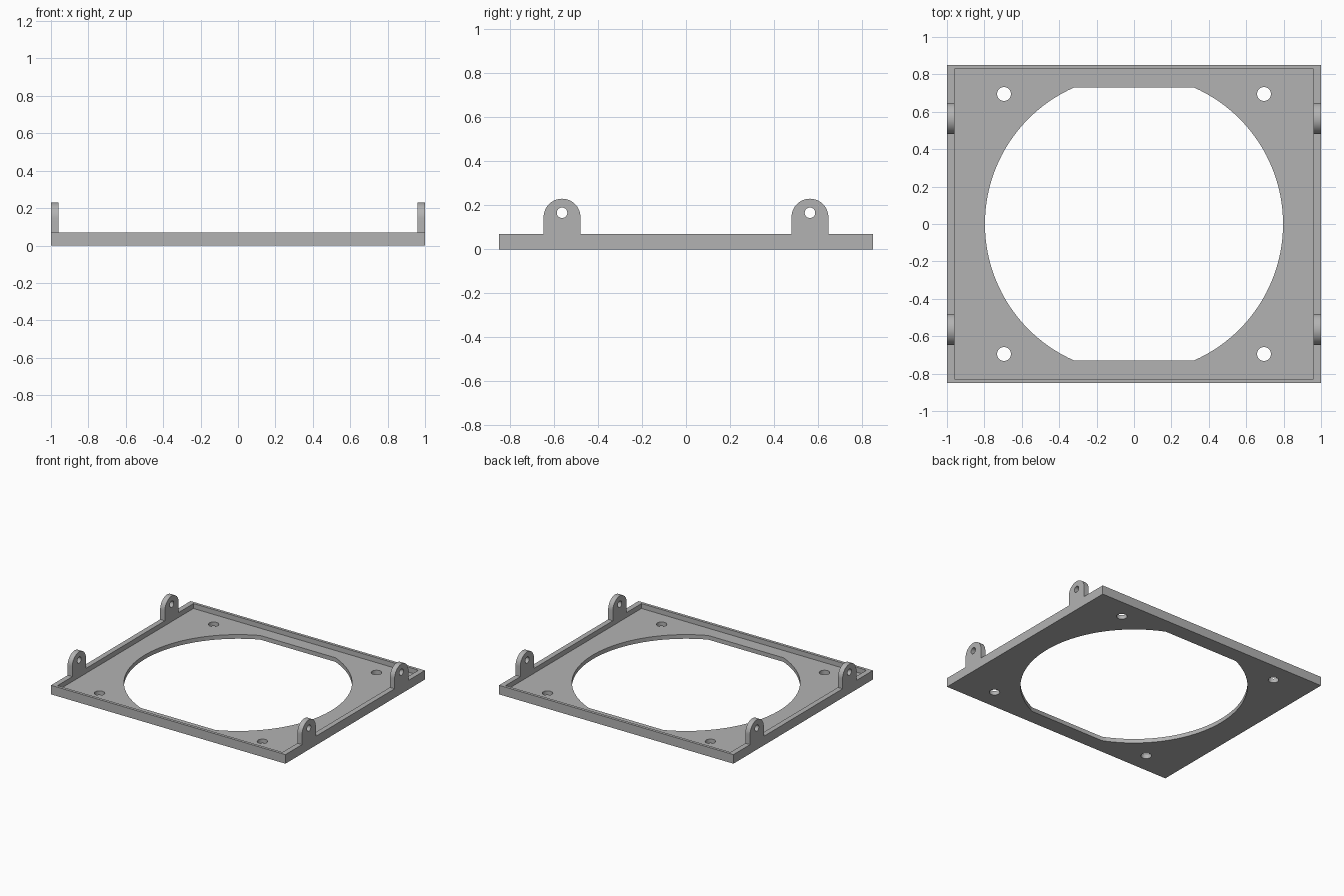
import bpy, bmesh
from math import pi, cos, sin, asin, radians
from mathutils import Matrix

cube = bpy.data.objects.get("Cube")
if cube:
    bpy.data.objects.remove(cube)

grey = bpy.data.materials.new("plain_grey")
grey.use_nodes = True
colour = (0.45, 0.45, 0.45, 1)
grey.diffuse_color = colour
grey.node_tree.nodes["Principled BSDF"].inputs["Base Color"].default_value = colour

HALF_X, HALF_Y = 1.0, 0.85
RIM_X, RIM_Y = 0.04, 0.022
FLOOR, HEIGHT = 0.032, 0.07


def arc(cx, cy, r, start, end, steps):
    return [(cx + r * cos(start + (end - start) * i / steps),
             cy + r * sin(start + (end - start) * i / steps)) for i in range(steps + 1)]


def circle(cx, cy, r, steps=32):
    return arc(cx, cy, r, 0, 2 * pi, steps)[:-1]


def rectangle(hx, hy):
    return [(-hx, -hy), (hx, -hy), (hx, hy), (-hx, hy)]


def prism(name, loops, depth, matrix):
    """Fill an outline with holes and extrude it along its local z."""
    bm = bmesh.new()
    for loop in loops:
        verts = [bm.verts.new((x, y, 0)) for x, y in loop]
        for a, b in zip(verts, verts[1:] + verts[:1]):
            bm.edges.new((a, b))
    bmesh.ops.triangle_fill(bm, use_beauty=True, use_dissolve=False, edges=bm.edges[:])
    top = bmesh.ops.extrude_face_region(bm, geom=bm.faces[:])["geom"]
    moved = [g for g in top if isinstance(g, bmesh.types.BMVert)]
    bmesh.ops.translate(bm, vec=(0, 0, depth), verts=moved)
    bmesh.ops.recalc_face_normals(bm, faces=bm.faces[:])
    bm.transform(matrix)
    mesh = bpy.data.meshes.new(name)
    bm.to_mesh(mesh)
    bm.free()
    mesh.materials.append(grey)
    obj = bpy.data.objects.new(name, mesh)
    bpy.context.collection.objects.link(obj)
    bpy.ops.object.select_all(action="DESELECT")
    obj.select_set(True)
    bpy.context.view_layer.objects.active = obj
    bpy.ops.object.shade_smooth_by_angle(angle=radians(30))


# Floor plate: round opening with flattened front and back, four screw holes
R = 0.797
flat = asin(0.73 / R)
opening = arc(0, 0, R, -flat, flat, 48) + arc(0, 0, R, pi - flat, pi + flat, 48)
screws = [circle(sx * 0.695, sy * 0.695, 0.037) for sx in (-1, 1) for sy in (-1, 1)]
prism("floor_plate", [rectangle(HALF_X, HALF_Y), opening] + screws, FLOOR, Matrix())

# Raised rim around the edge
prism("rim", [rectangle(HALF_X, HALF_Y), rectangle(HALF_X - RIM_X, HALF_Y - RIM_Y)],
      HEIGHT - FLOOR, Matrix.Translation((0, 0, FLOOR)))

# Rounded mounting lugs, standing on the side rims; local x, y, z become y, z, x
stand = Matrix(((0, 0, 1, 0), (1, 0, 0, 0), (0, 1, 0, 0), (0, 0, 0, 1)))
r = 0.084
lug = [(-r, HEIGHT), (r, HEIGHT)] + arc(0, 0.146, r, 0, pi, 32)
hole = circle(0, 0.166, 0.024, 24)
for side, x in (("left", HALF_X - RIM_X), ("right", -HALF_X)):
    for end, y in (("front", -0.564), ("back", 0.564)):
        prism(f"{end}_{side}_lug", [lug, hole], RIM_X, Matrix.Translation((x, y, 0)) @ stand)
